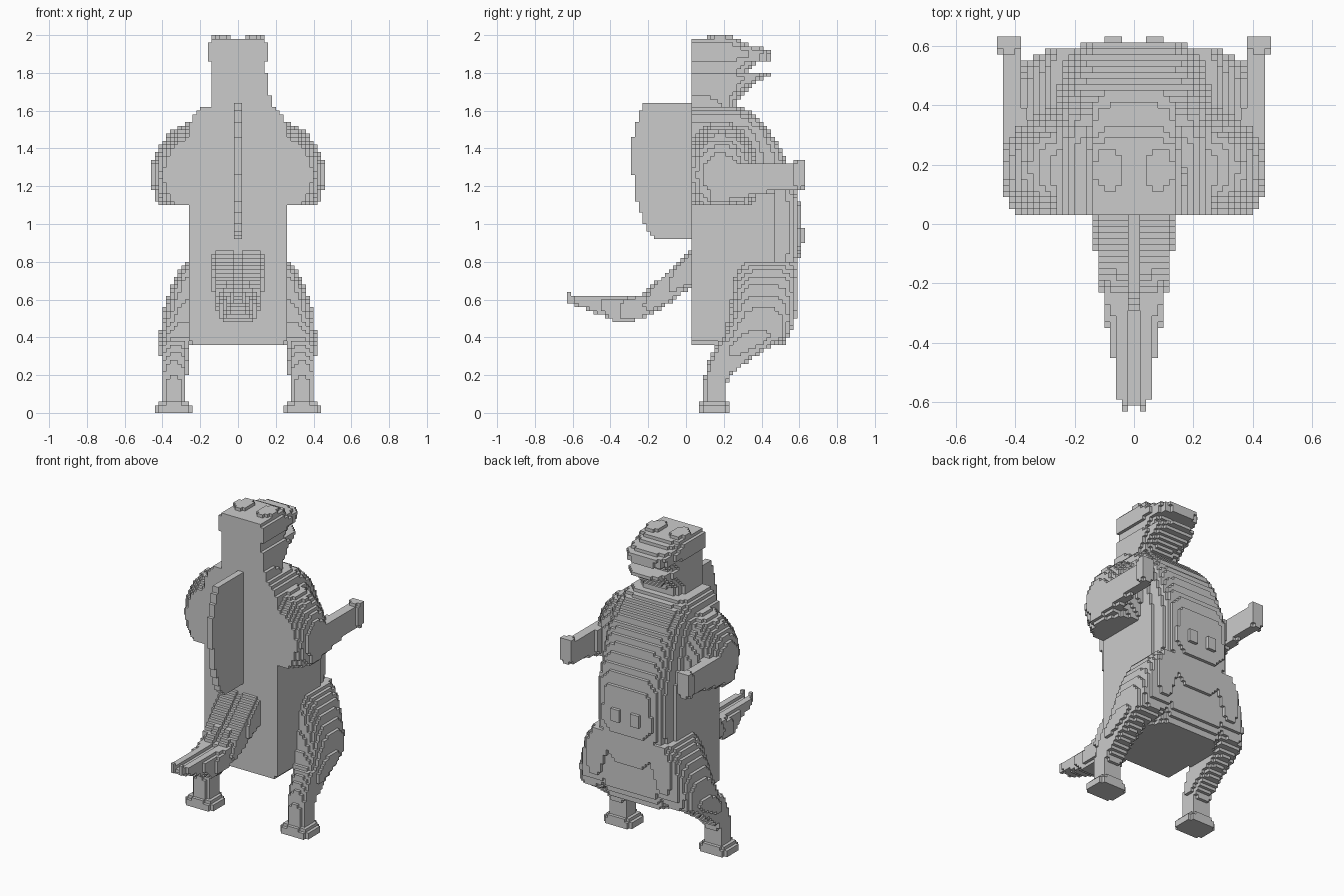
import bpy, bmesh, math

if "Cube" in bpy.data.objects:
    bpy.data.objects.remove(bpy.data.objects["Cube"])

S = 0.02                      # block size
OFF = (0.0, 0.01, 0.0)        # grid offset


def mix(table, t):
    """Interpolate a cross-section row (position, x0, x1, v0, v1)."""
    for a, b in zip(table, table[1:]):
        if a[0] <= t <= b[0]:
            f = (t - a[0]) / max(b[0] - a[0], 1e-6)
            return [p + (q - p) * f for p, q in zip(a[1:], b[1:])]
    return None


def block_part(name, table, axis=2, n=3.0, back=-9.0, cut=None, mirror=False):
    """Loft superellipse sections along an axis and build them from blocks."""
    side = 3 - axis           # the other non-x axis
    table = sorted(table)

    def span(lo, hi, k):
        return range(math.floor((lo - OFF[k]) / S), math.ceil((hi - OFF[k]) / S))

    cells = set()
    for it in span(table[0][0], table[-1][0], axis):
        t = (it + 0.5) * S + OFF[axis]
        row = mix(table, t)
        if row is None:
            continue
        x0, x1, v0, v1 = row
        cx, rx, cv, rv = (x0 + x1) / 2, (x1 - x0) / 2, (v0 + v1) / 2, (v1 - v0) / 2
        for ix in span(x0, x1, 0):
            x = (ix + 0.5) * S
            for iv in span(v0, v1, side):
                v = (iv + 0.5) * S + OFF[side]
                if abs((x - cx) / rx) ** n + abs((v - cv) / rv) ** n > 1:
                    continue
                y, z = (v, t) if axis == 2 else (t, v)
                if y < back or (cut and cut(x, y, z, row)):
                    continue
                cells.add((ix, iv, it) if axis == 2 else (ix, it, iv))

    bm = bmesh.new()
    verts = {}

    def vert(c):
        if c not in verts:
            verts[c] = bm.verts.new([c[k] * S + OFF[k] for k in range(3)])
        return verts[c]

    for c in cells:
        for k in range(3):
            for d in (0, 1):
                near = list(c)
                near[k] += 2 * d - 1
                if tuple(near) in cells:
                    continue
                ring = []
                for a, b in ((0, 0), (1, 0), (1, 1), (0, 1)):
                    p = list(c)
                    p[k] += d
                    p[(k + 1) % 3] += a
                    p[(k + 2) % 3] += b
                    ring.append(vert(tuple(p)))
                bm.faces.new(ring if d else ring[::-1])
    bmesh.ops.dissolve_limit(bm, angle_limit=0.01, verts=bm.verts[:], edges=bm.edges[:])
    mesh = bpy.data.meshes.new(name)
    bm.to_mesh(mesh)
    bm.free()
    ob = bpy.data.objects.new(name, mesh)
    bpy.context.collection.objects.link(ob)
    if mirror:
        ob.modifiers.new("Mirror", 'MIRROR')
    return ob


B = 0.03                      # plane of the flat back


def half(z, x0, x1, front):
    """Section with a flat back at y = B."""
    return (z, x0, x1, 2 * B - front, front)


# Torso with flat back and bulging belly
torso = [(0.37, .25, .53), (0.45, .26, .57), (0.8, .26, .59), (0.9, .26, .61),
         (1.1, .26, .605), (1.2, .26, .58), (1.3, .26, .54), (1.4, .26, .505),
         (1.5, .26, .44), (1.58, .235, .36), (1.63, .19, .28)]
block_part("torso", [half(z, -w, w, f) for z, w, f in torso], n=6, back=B)

# Belly patch with two buttons
block_part("belly_patch", [(.57, -.17, .17, .78, 1.08), (.61, -.15, .15, .82, 1.06)],
           axis=1, n=4)
block_part("belly_button", [(.59, .03, .1, .89, .98), (.63, .03, .1, .89, .98)],
           axis=1, n=2.5, mirror=True)

# Neck and lower jaw
jaw = [(1.6, -.15, .18, .29), (1.64, -.14, .175, .27), (1.68, -.145, .17, .29),
       (1.74, -.145, .165, .36), (1.77, -.145, .16, .42), (1.78, -.14, .155, .46),
       (1.80, -.14, .155, .43)]
block_part("neck_and_jaw", [half(*r) for r in jaw], n=4, back=B)

# Skull with upper snout
skull = [(1.78, .14, .32), (1.82, .145, .34), (1.85, .15, .38), (1.86, .15, .45),
         (1.88, .16, .45), (1.92, .165, .45), (1.94, .155, .36), (1.96, .15, .31), (1.98, .14, .27)]
block_part("skull", [half(z, -w, w, f) for z, w, f in skull], n=4, back=B)

# Eye bumps
block_part("eye_bump", [(1.94, .02, .16, .08, .32), (1.98, .035, .14, .1, .27),
                        (2.0, .05, .125, .13, .25)], n=2.5, mirror=True)

# Shoulders: ellipsoids cut flat behind and below
shoulder = []
for i in range(24):
    z = 1.1 + 0.44 * i / 23
    w = math.sqrt(max(0.002, 1 - ((z - 1.26) / 0.29) ** 2))
    shoulder.append((z, .2 - .25 * w, .2 + .25 * w, .19 - .21 * w, .19 + .2 * w))
block_part("shoulder", shoulder, n=2.3, back=B, mirror=True)

# Forearms and hands
block_part("forearm", [(.13, .28, .44, 1.1, 1.34), (.27, .34, .44, 1.12, 1.33),
                       (.4, .37, .44, 1.16, 1.33), (.56, .38, .44, 1.185, 1.32),
                       (.59, .38, .46, 1.18, 1.34), (.63, .38, .46, 1.19, 1.34)],
           axis=1, n=4, mirror=True)

# Legs from hip bulge down to the ankle
block_part("leg", [(.04, .27, .41, .09, .215), (.15, .27, .41, .09, .215),
                   (.2, .27, .41, .1, .24), (.25, .265, .41, .11, .3),
                   (.3, .26, .41, .13, .37), (.36, .25, .415, .16, .46),
                   (.4, .2, .415, .2, .54), (.5, .1, .405, .225, .58),
                   (.6, .1, .38, .24, .585), (.7, .1, .345, .25, .595),
                   (.76, .1, .31, .26, .6), (.8, .1, .275, .27, .6)],
           n=2.8, mirror=True)

# Feet
block_part("foot", [(0, .235, .445, .06, .235), (.03, .235, .445, .06, .235),
                    (.06, .26, .42, .08, .225)], n=2.5, mirror=True)

# Back plate: thin fin with a rounded rear edge
fin = [(.93, -.18), (.98, -.215), (1.1, -.255), (1.2, -.275), (1.4, -.29),
       (1.5, -.275), (1.58, -.25), (1.64, -.215)]
block_part("back_plate", [(z, -.025, .025, y, .05) for z, y in fin], n=40)

# Tail with a shallow centre groove and a split tip
tail = [(-.63, .045, .595, .635), (-.59, .05, .57, .625), (-.53, .06, .55, .615),
        (-.45, .07, .515, .615), (-.38, .085, .48, .615), (-.3, .1, .475, .615),
        (-.22, .11, .505, .635), (-.15, .125, .54, .7), (-.05, .135, .61, .8),
        (.05, .145, .68, .89)]
block_part("tail", [(y, -w, w, a, b) for y, w, a, b in tail], axis=1, n=4,
           cut=lambda x, y, z, r: abs(x) < .02 and (z > r[3] - .025 or y < -.61))
